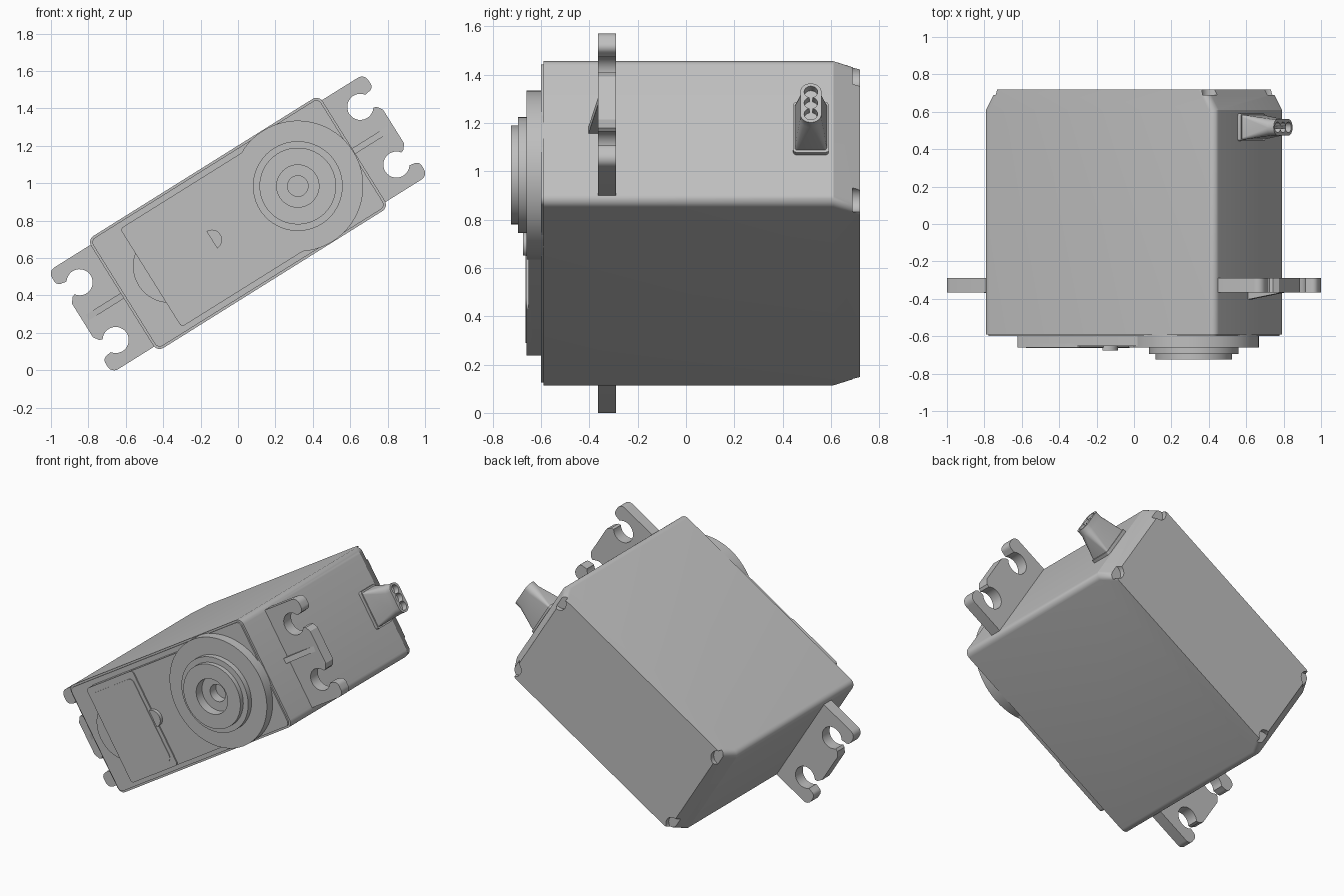
import bpy, bmesh
from math import sin, cos, pi, radians
from mathutils import Matrix

if "Cube" in bpy.data.objects:
    bpy.data.objects.remove(bpy.data.objects["Cube"])

# One plain grey for the whole housing
grey = bpy.data.materials.new("plain_grey")
grey.use_nodes = True
grey.diffuse_color = (0.52, 0.52, 0.52, 1)
grey.node_tree.nodes["Principled BSDF"].inputs["Base Color"].default_value = grey.diffuse_color

# Parts are laid out level (long axis on x), then tilted into their final pose
POSE = Matrix.Translation((0, 0, 0.785)) @ Matrix.Rotation(radians(-32), 4, 'Y')
HALF_L, HALF_W, HUB_X = 0.73, 0.353, 0.377


def arc(cx, cy, r, a0, a1, n=10):
    steps = [radians(a0 + (a1 - a0) * i / n) for i in range(n + 1)]
    return [(cx + r * cos(a), cy + r * sin(a)) for a in steps]


def rounded(hx, hy, r, cx=0, cy=0, n=6):
    pts = []
    for k, (sx, sy) in enumerate([(1, 1), (-1, 1), (-1, -1), (1, -1)]):
        pts += arc(cx + sx * (hx - r), cy + sy * (hy - r), r, 90 * k, 90 * k + 90, n)
    return pts


def along_y(pts, y):
    return [(a, y, b) for a, b in pts]


def along_x(pts, x):
    return [(x, a, b) for a, b in pts]


def loft(name, loops):
    """Skin a stack of matching loops and cap both ends."""
    bm = bmesh.new()
    rings = [[bm.verts.new(p) for p in loop] for loop in loops]
    n = len(rings[0])
    for lower, upper in zip(rings, rings[1:]):
        for i in range(n):
            j = (i + 1) % n
            bm.faces.new((lower[i], lower[j], upper[j], upper[i]))
    bm.faces.new(rings[0])
    bm.faces.new(rings[-1])
    bmesh.ops.recalc_face_normals(bm, faces=bm.faces)
    mesh = bpy.data.meshes.new(name)
    bm.to_mesh(mesh)
    bm.free()
    mesh.transform(POSE)
    mesh.materials.append(grey)
    obj = bpy.data.objects.new(name, mesh)
    bpy.context.collection.objects.link(obj)
    return obj


def slab(name, pts, y0, y1):
    return loft(name, [along_y(pts, y0), along_y(pts, y1)])


def disc(r, cx=0, cy=0, n=48):
    return arc(cx, cy, r, 0, 360, n)[:-1]


def carve(obj, cutters):
    bpy.context.view_layer.objects.active = obj
    for cutter in cutters:
        cutter.hide_render = True
        mod = obj.modifiers.new("cut", 'BOOLEAN')
        mod.operation, mod.solver, mod.object = 'DIFFERENCE', 'EXACT', cutter
        bpy.ops.object.modifier_apply(modifier=mod.name)
        bpy.data.objects.remove(cutter)


parts = []

# Case: stepped front lip, straight sides, ends tapering in at the back
lip = rounded(HALF_L - 0.012, HALF_W - 0.012, 0.03)
full = rounded(HALF_L, HALF_W, 0.04)
back = rounded(HALF_L - 0.065, HALF_W, 0.04)
case = loft("case", [along_y(lip, -0.6), along_y(lip, -0.59), along_y(full, -0.59),
                     along_y(full, 0.61), along_y(back, 0.72)])
# Screw recesses in the back corners
carve(case, [slab("screw_cutter", disc(0.052, sx * 0.675, sy * 0.305, 24), 0.69, 0.8)
             for sx in (-1, 1) for sy in (-1, 1)])
parts.append(case)

# Raised gear cover on the front, with its rounded end and access panel
parts.append(slab("gear_cover", rounded(0.395, 0.31, 0.02, -0.155), -0.59, -0.652))
parts.append(slab("gear_cover_end", disc(0.197, -0.43), -0.59, -0.650))
parts.append(slab("access_panel", rounded(0.195, 0.31, 0.02, -0.355), -0.64, -0.660))
parts.append(slab("panel_inlay", rounded(0.17, 0.27, 0.03, -0.355), -0.65, -0.664))
parts.append(slab("half_round_stop", arc(-0.165, 0, 0.054, -90, 90, 16), -0.64, -0.675))

# Output hub: stepped rings with a bored centre
hub = [(0.35, -0.59), (0.35, -0.66), (0.24, -0.66), (0.24, -0.695), (0.205, -0.695),
       (0.205, -0.725), (0.113, -0.725), (0.113, -0.665), (0.055, -0.665), (0.055, -0.605)]
parts.append(loft("output_hub", [along_y(disc(r, HUB_X, 0, 64), y) for r, y in hub]))

# Mounting ears: two open screw slots each, with a small wedge rib
half = ([(0.70, 0.321)] + arc(0.957, 0.281, 0.04, 90, 0, 6) + arc(0.967, 0.257, 0.03, 0, -90, 6)
        + arc(0.885, 0.182, 0.07, 35, 325, 24) + [(0.96, 0.135), (0.98, 0.105)])
ear = half + [(x, -z) for x, z in reversed(half)]
for side, label in ((1, "left"), (-1, "right")):
    parts.append(slab(label + "_ear", [(side * x, z) for x, z in ear], -0.365, -0.29))
    wedge = [(0.72, -0.405), (0.95, -0.365), (0.95, -0.35), (0.72, -0.35)]
    parts.append(loft(label + "_ear_rib", [[(side * x, y, z) for x, y in wedge]
                                           for z in (-0.017, 0.017)]))

# Cable boot: base lip, tapering neck and three wire holes at the tip
BOOT_Y = 0.517
parts.append(loft("cable_boot_base", [along_x(rounded(0.073, 0.122, 0.012, BOOT_Y), x)
                                      for x in (0.70, 0.75)]))
boot = loft("cable_boot", [along_x(rounded(hy, hz, r, BOOT_Y), x) for hy, hz, r, x in
                           [(0.066, 0.112, 0.012, 0.72), (0.066, 0.112, 0.012, 0.755),
                            (0.044, 0.095, 0.042, 0.90), (0.044, 0.095, 0.042, 0.94)]])
carve(boot, [loft("wire_cutter", [along_x(disc(0.028, BOOT_Y, k * 0.054, 20), x)
                                  for x in (0.905, 1.0)]) for k in (-1, 0, 1)])
parts.append(boot)

# Smooth curved walls, keep hard edges
bpy.ops.object.select_all(action='DESELECT')
for obj in parts:
    obj.select_set(True)
bpy.context.view_layer.objects.active = case
bpy.ops.object.shade_smooth_by_angle(angle=radians(28))
